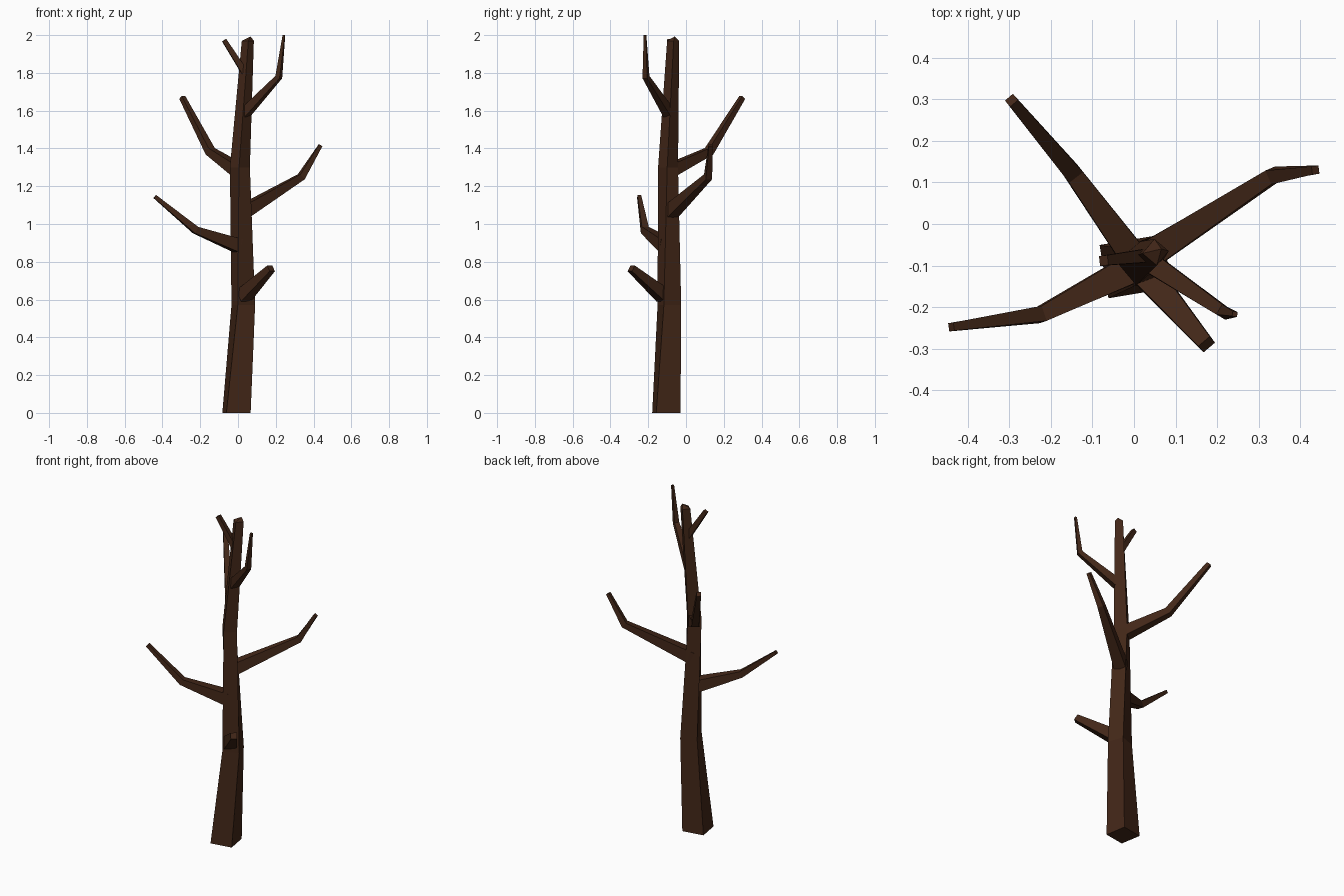
import bpy, bmesh
from math import cos, sin, radians
from mathutils import Vector

if "Cube" in bpy.data.objects:
    bpy.data.objects.remove(bpy.data.objects["Cube"])

bark = bpy.data.materials.new("bark")
bark.diffuse_color = (0.055, 0.02, 0.009, 1)
bark.use_nodes = True
bark.node_tree.nodes["Principled BSDF"].inputs["Base Color"].default_value = bark.diffuse_color


def skin_rings(name, rings, tip=None):
    """Join square rings into a closed, flat-shaded limb."""
    bm = bmesh.new()
    loops = [[bm.verts.new(p) for p in ring] for ring in rings]
    for a, b in zip(loops, loops[1:]):
        for i in range(4):
            j = (i + 1) % 4
            bm.faces.new((a[i], a[j], b[j], b[i]))
    bm.faces.new(loops[0][::-1])
    if tip:
        t = bm.verts.new(tip)
        for i in range(4):
            bm.faces.new((loops[-1][i], loops[-1][(i + 1) % 4], t))
    else:
        bm.faces.new(loops[-1])
    bmesh.ops.recalc_face_normals(bm, faces=bm.faces)
    mesh = bpy.data.meshes.new(name)
    bm.to_mesh(mesh)
    bm.free()
    mesh.materials.append(bark)
    bpy.context.collection.objects.link(bpy.data.objects.new(name, mesh))


def branch(name, points, widths):
    """Square tapering branch along a path, mitred at the bends."""
    pts = [Vector(p) for p in points]
    rings = []
    for i, (p, w) in enumerate(zip(pts, widths)):
        d = Vector()
        if i > 0:
            d += (p - pts[i - 1]).normalized()
        if i < len(pts) - 1:
            d += (pts[i + 1] - p).normalized()
        d.normalize()
        side = d.cross(Vector((0, 0, 1))).normalized()
        up = side.cross(d)
        h = w / 2
        rings.append([p + side * h * a + up * h * b
                      for a, b in ((-1, -1), (1, -1), (1, 1), (-1, 1))])
    skin_rings(name, rings)


# trunk: centre x, y, z, corner radius, twist
trunk = [(-0.008, -0.104, 0.0, 0.092, 9.5),
         (0.028, -0.088, 0.57, 0.069, 20),
         (0.010, -0.095, 1.30, 0.053, 40),
         (0.052, -0.068, 1.97, 0.032, 50)]
skin_rings("trunk",
           [[(x + r * cos(radians(45 + t + 90 * k)),
              y + r * sin(radians(45 + t + 90 * k)), z) for k in range(4)]
            for x, y, z, r, t in trunk], tip=(0.066, -0.06, 1.993))

# branches, from the lowest up
branch("low_stub", [(0.03, -0.12, 0.62), (0.175, -0.29, 0.765)], [0.07, 0.036])
branch("left_branch", [(0.0, -0.105, 0.885), (-0.225, -0.218, 0.968),
                       (-0.44, -0.248, 1.145)], [0.072, 0.038, 0.02])
branch("right_branch", [(0.02, -0.085, 1.06), (0.335, 0.117, 1.25),
                        (0.437, 0.13, 1.417)], [0.07, 0.036, 0.02])
branch("back_branch", [(0.0, -0.08, 1.285), (-0.147, 0.122, 1.385),
                       (-0.295, 0.298, 1.67)], [0.066, 0.042, 0.025])
branch("upper_right_branch", [(0.035, -0.09, 1.585), (0.216, -0.212, 1.778),
                              (0.243, -0.217, 2.0)], [0.05, 0.028, 0.012])
branch("top_twig", [(0.04, -0.075, 1.795), (-0.073, -0.088, 1.973)],
       [0.034, 0.024])
